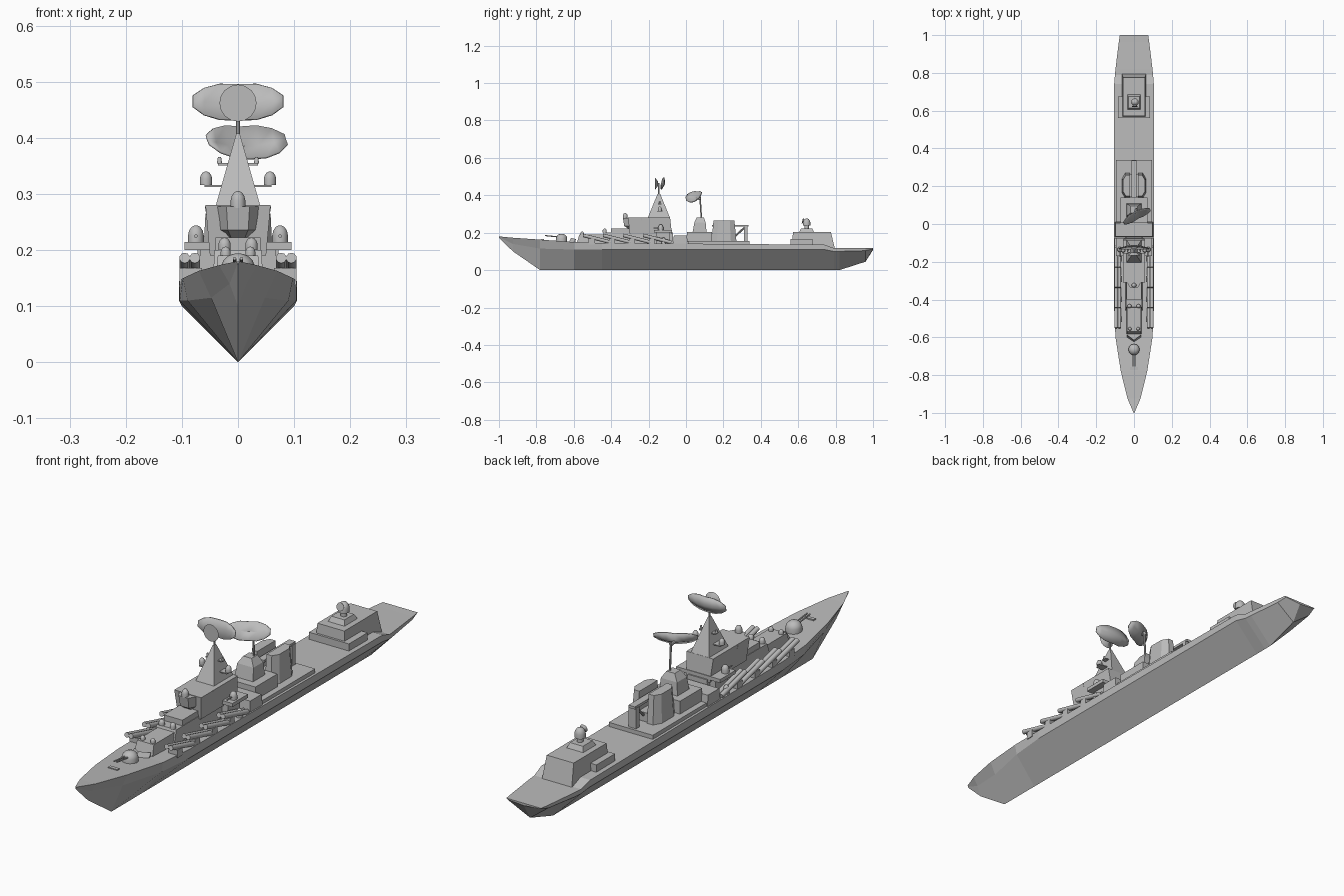
import bpy, bmesh, math
from mathutils import Vector, Matrix

cube = bpy.data.objects.get("Cube")
if cube:
    bpy.data.objects.remove(cube, do_unlink=True)

grey = bpy.data.materials.new("naval grey")
grey.use_nodes = True
colour = (0.5, 0.5, 0.5, 1)
grey.diffuse_color = colour
grey.node_tree.nodes["Principled BSDF"].inputs["Base Color"].default_value = colour


def finish(name, bm, smooth=False):
    bmesh.ops.recalc_face_normals(bm, faces=bm.faces)
    mesh = bpy.data.meshes.new(name)
    bm.to_mesh(mesh)
    bm.free()
    mesh.materials.append(grey)
    ob = bpy.data.objects.new(name, mesh)
    bpy.context.collection.objects.link(ob)
    if smooth:
        bpy.ops.object.select_all(action='DESELECT')
        ob.select_set(True)
        bpy.context.view_layer.objects.active = ob
        bpy.ops.object.shade_smooth_by_angle(angle=math.radians(40))
    return ob


def loft(name, rings, smooth=False):
    """Skin a list of equal-length point rings and cap both ends."""
    bm = bmesh.new()
    rows = [[bm.verts.new(p) for p in ring] for ring in rings]
    n = len(rows[0])
    for a, b in zip(rows, rows[1:]):
        for i in range(n):
            j = (i + 1) % n
            bm.faces.new((a[i], a[j], b[j], b[i]))
    bm.faces.new(rows[0])
    bm.faces.new(rows[-1])
    return finish(name, bm, smooth)


def block(name, w, y0, y1, z0, z1, top=None, x=0):
    """Box of half width w; top = (half width, y0, y1) tapers it."""
    tw, ty0, ty1 = top or (w, y0, y1)
    def ring(h, a, b, z):
        return [(x - h, a, z), (x + h, a, z), (x + h, b, z), (x - h, b, z)]
    return loft(name, [ring(w, y0, y1, z0), ring(tw, ty0, ty1, z1)])


def tube(name, a, b, r, r2=None, sides=10):
    a, b = Vector(a), Vector(b)
    d = b - a
    m = Matrix.Translation((a + b) / 2) @ d.to_track_quat('Z', 'Y').to_matrix().to_4x4()
    bm = bmesh.new()
    bmesh.ops.create_cone(bm, cap_ends=True, segments=sides, radius1=r,
                          radius2=r if r2 is None else r2, depth=d.length, matrix=m)
    return finish(name, bm, True)


def dome(name, x, y, z, r, h):
    """Short drum with a rounded cap standing on z."""
    spans = [(1, 0), (1, 0.45), (0.88, 0.7), (0.55, 0.92), (0.15, 1)]
    rings = [[(x + r * s * math.cos(k * math.pi / 6), y + r * s * math.sin(k * math.pi / 6), z + h * t)
              for k in range(12)] for s, t in spans]
    return loft(name, rings, True)


def antenna(name, w, h, depth, centre, turn, tilt):
    """Curved wide reflector with clipped corners."""
    bm = bmesh.new()
    rows = []
    for u, v in [(-1, .3), (-.75, .75), (-.4, 1), (0, 1), (.4, 1), (.75, .75), (1, .3)]:
        rows.append([bm.verts.new((u * w, -depth * (u * u + .6 * t * t * v * v), t * v * h))
                     for t in (-1, 0, 1)])
    for a, b in zip(rows, rows[1:]):
        for k in range(2):
            bm.faces.new((a[k], b[k], b[k + 1], a[k + 1]))
    m = (Matrix.Translation(centre) @ Matrix.Rotation(math.radians(turn), 4, 'Z')
         @ Matrix.Rotation(math.radians(tilt), 4, 'X'))
    bm.transform(m)
    ob = finish(name, bm, True)
    mod = ob.modifiers.new("thickness", 'SOLIDIFY')
    mod.thickness = 0.004
    return ob


# Hull: y, keel z, chine half width and z, deck half width and z
stations = [
    (-1, .172, .001, .176, .002, .18), (-.925, .10, .015, .14, .034, .173),
    (-.78, 0, .048, .115, .07, .163), (-.6, 0, .09, .11, .098, .15),
    (-.45, 0, .104, .11, .105, .145), (.74, 0, .105, .11, .105, .136),
    (.79, 0, .1, .1, .101, .118), (.82, 0, .097, .1, .098, .118),
    (.96, .045, .079, .104, .081, .117), (1, .108, .07, .113, .075, .117)]
loft("hull", [[(0, y, k), (cw, y, cz), (dw, y, dz), (-dw, y, dz), (-cw, y, cz)]
              for y, k, cw, cz, dw, dz in stations])

# Foredeck gun, breakwater and deck fitting
dome("gun_turret", 0, -.665, .152, .03, .042)
for s in (-1, 1):
    tube("gun_barrel", (s * .006, -.69, .178), (s * .006, -.755, .185), .003, sides=8)
    loft("breakwater", [[(0, -.625, .15), (0, -.617, .15), (0, -.615, .172)],
                        [(s * .036, -.6, .15), (s * .036, -.592, .15), (s * .036, -.588, .166)]])
block("deck_hatch", .02, -.772, -.758, .158, .166)

# Forward deckhouse and bridge
block("forward_deckhouse", .04, -.585, -.43, .14, .19, (.036, -.57, -.43))
block("middle_deckhouse", .045, -.46, -.07, .14, .2, (.042, -.44, -.07))
block("bridge_step", .04, -.4, -.3, .2, .222)
block("bridge_tower", .05, -.3, -.075, .19, .28, (.058, -.31, -.085))
arc = [(-1, .1), (-.8, .045), (-.35, 0), (.35, 0), (.8, .045), (1, .1)]
loft("bridge_front", [[(u * w, y0 + v, z) for u, v in arc]
                      for w, y0, z in [(.035, -.31, .222), (.052, -.33, .236), (.059, -.337, .278)]])
dome("bridge_director", 0, -.325, .275, .013, .03)
for s in (-1, 1):
    dome("bow_rocket_mount", s * .022, -.555, .188, .009, .018)
    dome("forward_gun_mount", s * .024, -.435, .2, .011, .022)

# Bridge wings with gun domes
block("wing_platform", .095, -.17, -.075, .2, .214)
block("wing_support", .068, -.16, -.085, .14, .2)
for s in (-1, 1):
    dome("wing_gun_dome", s * .075, -.135, .212, .014, .032)
    tube("wing_gun_barrel", (s * .075, -.14, .225), (s * .075, -.175, .225), .003, sides=8)
    dome("side_gun_mount", s * .09, -.12, .14, .012, .035)

# Pyramid mast with side domes
block("mast", .04, -.205, -.085, .278, .408, (.003, -.152, -.138))
block("mast_platform", .06, -.155, -.125, .312, .316)
for s in (-1, 1):
    dome("mast_dome", s * .057, -.14, .316, .011, .024)
    tube("mast_sensor", (s * .033, -.14, .354), (s * .033, -.14, .366), .005, .003)
block("mast_yard", .036, -.15, -.13, .351, .355)
tube("mast_post", (0, -.145, .4), (0, -.145, .465), .004, sides=8)
antenna("main_radar", .08, .032, .018, (0, -.115, .462), 0, -12)
tube("round_radar", (0, -.15, .462), (0, -.166, .462), .012, .033, 16)

# Inclined launch tubes, four pairs a side
for s in (-1, 1):
    for i in range(4):
        y = -.55 + i * .107
        for k in range(2):
            x = s * (.077 + k * .018)
            tube("launch_tube", (x, y + .15, .148), (x, y, .186), .0095)
        block("tube_cradle", .02, y + .03, y + .06, .138, .168, x=s * .084)

# Midships block and radar tower
block("midships_block", .1, -.07, .01, .136, .184, (.098, -.065, .005))
block("aft_superstructure", .095, .01, .34, .135, .155)
block("radar_house", .072, .005, .14, .15, .205)
for w, y0, y1, z0, z1, top in [(.04, .035, .11, .2, .255, (.035, .045, .105)),
                               (.035, .045, .105, .255, .282, (.018, .058, .095))]:
    block("radar_tower", w, y0, y1, z0, z1, top)
tube("radar_post", (.012, .082, .28), (.012, .075, .39), .004, sides=8)
tube("radar_bracket", (.012, .078, .38), (.008, .06, .385), .008, .005, 8)
antenna("air_radar", .078, .034, .022, (.008, .055, .385), 28, -35)

# Twin funnels with chamfered outer sides
for s in (-1, 1):
    loft("funnel", [[(s * (.02 + u * w), .203 + v * l, z) for u, v in
                     [(0, -1), (.6, -1), (1, -.55), (1, .55), (.6, 1), (0, 1)]]
                    for w, l, z in [(.044, .067, .15), (.038, .056, .265)]])
block("funnel_bridge", .02, .145, .262, .15, .19)

# Deck crane between the funnels
block("crane_jib", .014, .14, .335, .232, .242)
block("crane_post", .016, .31, .33, .15, .235)
tube("crane_strut", (0, .262, .18), (0, .32, .235), .005, sides=8)

# Hangar with aft director
block("hangar", .064, .565, .795, .118, .203, (.058, .572, .775))
block("hangar_side_deck", .086, .56, .675, .13, .165)
block("director_base", .036, .605, .685, .202, .222, (.028, .615, .675))
tube("director_neck", (.005, .645, .22), (.005, .645, .245), .012)
dome("aft_director", .005, .645, .238, .02, .038)
tube("director_dish", (.005, .63, .262), (.005, .622, .264), .008, .016, 12)
